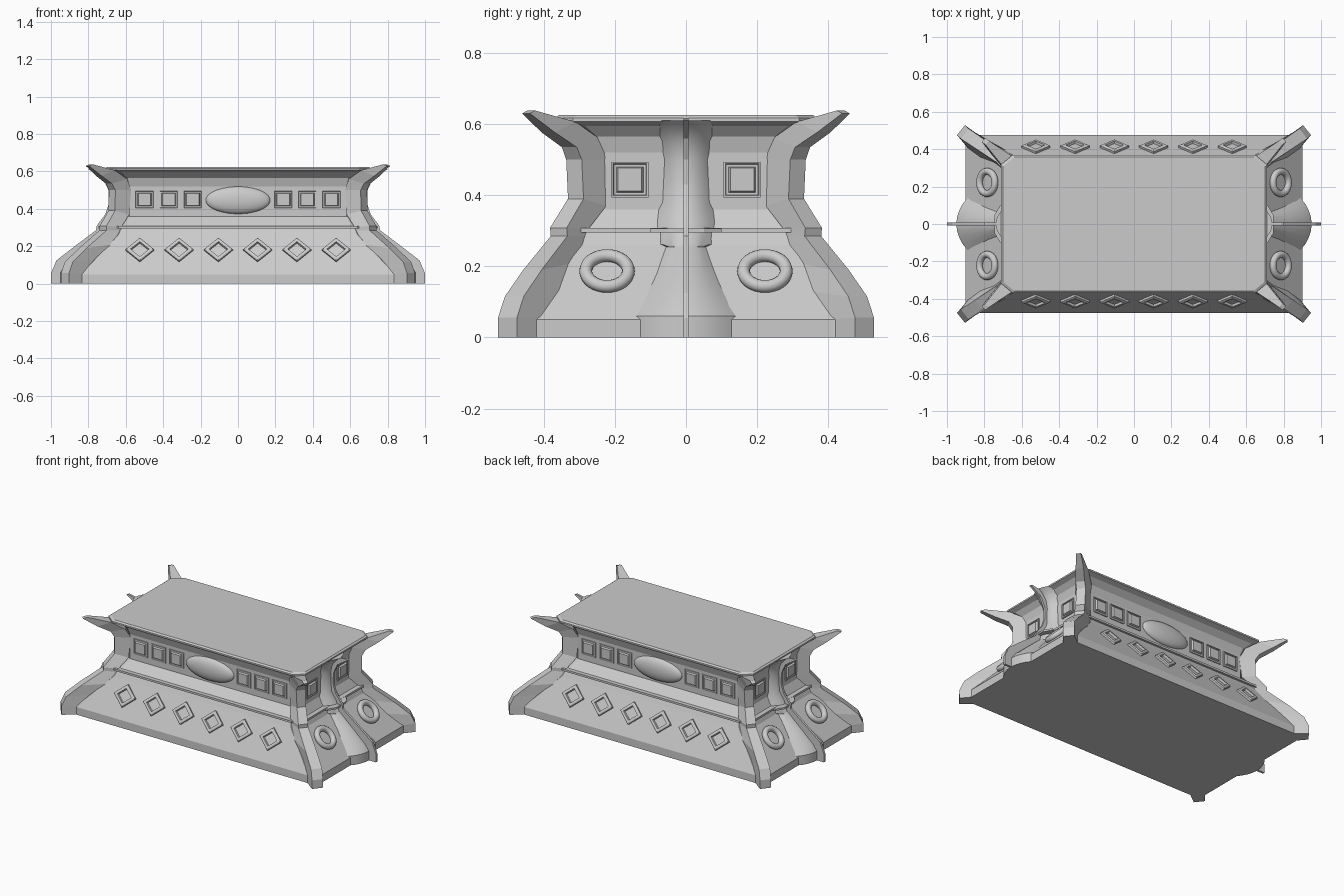
import bpy, bmesh
from math import cos, sin, pi
from mathutils import Matrix, Vector

if "Cube" in bpy.data.objects:
    bpy.data.objects.remove(bpy.data.objects["Cube"])


def loft(name, rings, mirror=(False, False), smooth=False):
    """Skin a list of equal-length closed rings and cap both ends."""
    bm = bmesh.new()
    vs = [[bm.verts.new(p) for p in r] for r in rings]
    n = len(vs[0])
    for a, b in zip(vs, vs[1:]):
        for i in range(n):
            j = (i + 1) % n
            bm.faces.new((a[i], a[j], b[j], b[i]))
    bm.faces.new(vs[0][::-1])
    bm.faces.new(vs[-1])
    bmesh.ops.recalc_face_normals(bm, faces=bm.faces)
    me = bpy.data.meshes.new(name)
    bm.to_mesh(me)
    bm.free()
    ob = bpy.data.objects.new(name, me)
    bpy.context.collection.objects.link(ob)
    finish(ob, mirror, smooth)
    return ob


def finish(ob, mirror, smooth):
    if any(mirror):
        m = ob.modifiers.new("mirror", 'MIRROR')
        m.use_axis = (mirror[0], mirror[1], False)
        m.use_mirror_merge = False
    if smooth:
        bpy.ops.object.select_all(action='DESELECT')
        ob.select_set(True)
        bpy.context.view_layer.objects.active = ob
        bpy.ops.object.shade_smooth_by_angle(angle=0.6)


def frame(origin, right, up):
    """Local frame: u to the right, v up, n outwards."""
    u, v = Vector(right).normalized(), Vector(up).normalized()
    n = u.cross(v)
    m = Matrix((u, v, n)).transposed().to_4x4()
    m.translation = Vector(origin)
    return m


def relief(name, m, steps, sides, turn, mirror, smooth=False):
    """Stepped ornament; steps are (u radius, v radius, height)."""
    rings = [[m @ Vector((ru * cos(turn + 2 * pi * i / sides),
                          rv * sin(turn + 2 * pi * i / sides), h))
              for i in range(sides)] for ru, rv, h in steps]
    return loft(name, rings, mirror, smooth)


# Main body: stacked rectangles with cut corners (z, half x, half y)
body = [(0, .90, .475), (.05, .90, .475), (.26, .70, .365), (.295, .685, .348),
        (.295, .70, .362), (.308, .70, .362), (.308, .67, .335), (.36, .64, .285),
        (.52, .64, .285), (.565, .652, .300), (.595, .68, .335), (.607, .71, .368),
        (.617, .71, .368), (.625, .70, .358)]
cx, cy = .06, .05
loft("pedestal_body", [[(x - cx, -y, z), (x, -y + cy, z), (x, y - cy, z), (x - cx, y, z),
                        (-x + cx, y, z), (-x, y - cy, z), (-x, -y + cy, z), (-x + cx, -y, z)]
                       for z, x, y in body])

# Corner ribs with flared horns: (inner x, y, z), (outer x, y, z), inner and outer half width
ribs = [((.85, .430, 0), (.925, .502, 0), .046, .034),
        ((.85, .430, .05), (.925, .502, .056), .046, .034),
        ((.79, .390, .13), (.905, .483, .115), .046, .034),
        ((.70, .350, .21), (.83, .432, .19), .046, .033),
        ((.65, .310, .285), (.722, .357, .285), .046, .030),
        ((.65, .310, .305), (.722, .359, .308), .046, .030),
        ((.61, .260, .37), (.675, .310, .39), .046, .028),
        ((.60, .250, .50), (.673, .315, .50), .046, .028),
        ((.62, .280, .56), (.690, .328, .535), .045, .027),
        ((.68, .338, .606), (.745, .388, .577), .036, .024),
        ((.785, .435, .638), (.805, .450, .630), .014, .014)]
side = Vector((-.62, .78, 0))
loft("corner_rib", [[Vector(a) - side * wa, Vector(b) - side * wb,
                     Vector(b) + side * wb, Vector(a) + side * wa]
                    for a, b, wa, wb in ribs], (True, True))

# Rounded bulge in the middle of each end (z, half width, wall x, outer x)
bulge = [(0, .14, .89, .95), (.06, .14, .89, .95), (.10, .128, .84, .92), (.18, .09, .765, .83),
         (.255, .065, .69, .745), (.262, .088, .68, .735), (.325, .088, .65, .715),
         (.38, .08, .62, .68), (.50, .075, .62, .675), (.55, .08, .63, .685),
         (.59, .092, .65, .715), (.61, .097, .68, .74)]
loft("end_bulge", [[(x0 - .04, -w, z)] +
                   [(x0 + (x1 - x0) * cos(pi * t / 16) ** .8 if abs(t) < 8 else x0,
                     w * t / 8, z) for t in range(-8, 9, 2)] +
                   [(x0 - .04, w, z)] for z, w, x0, x1 in bulge], (True, False), True)

# Thin upright fin on each end
fin = [(.60, 0), (1.0, 0), (1.0, .055), (.97, .125), (.86, .21), (.76, .285), (.755, .31),
       (.71, .37), (.69, .43), (.693, .50), (.72, .56), (.80, .612), (.785, .617), (.70, .60), (.60, .58)]
loft("end_fin", [[(x, y, z) for x, z in fin] for y in (-.007, .007)], (True, False))

# Ledge moulding around the bulge at the seam
loft("end_ledge", [[(.66, -.10, z), (.715, -.10, z), (.745, -.05, z),
                    (.745, .05, z), (.715, .10, z), (.66, .10, z)]
                   for z in (.295, .307)], (True, False))

# Diamond frames on the long slopes
for k in range(3):
    m = frame((.105 + .21 * k, -.4085, .178), (1, 0, 0), (0, .11, .21))
    relief("diamond_frame", m, [(.077, .07, -.01), (.077, .07, .012), (.068, .061, .016),
                                (.05, .045, .016), (.046, .041, .003)], 4, 0, (True, True))

# Square tiles: thin surround, sunken channel, raised pad
q = 2 ** .5
tile = [(.052 * q, .050 * q, -.01), (.052 * q, .050 * q, .006), (.047 * q, .045 * q, .006),
        (.045 * q, .043 * q, .001), (.038 * q, .036 * q, .001), (.033 * q, .032 * q, .013)]
for x in (.242, .371, .50):
    relief("long_side_tile", frame((x, -.285, .45), (1, 0, 0), (0, 0, 1)),
           tile, 4, pi / 4, (True, True))
relief("end_tile", frame((.64, .158, .444), (0, 1, 0), (0, 0, 1)),
       tile, 4, pi / 4, (True, True))

# Oval domes in the middle of the long sides
dome = [(.172, .073, -.01)] + [(.172 * cos(a), .073 * cos(a), .035 * sin(a))
                              for a in [i * pi / 18 for i in range(9)]]
relief("oval_dome", frame((0, -.285, .446), (1, 0, 0), (0, 0, 1)),
       dome, 40, 0, (False, True), True)

# Rings lying on the end slopes
m = frame((.785, .222, .187), (0, 1, 0), (-.20, 0, .21))
bpy.ops.mesh.primitive_torus_add(major_radius=.06, minor_radius=.018,
                                 major_segments=32, minor_segments=12)
ring = bpy.context.object
ring.name = "end_ring"
ring.data.transform(m)
finish(ring, (True, True), True)
